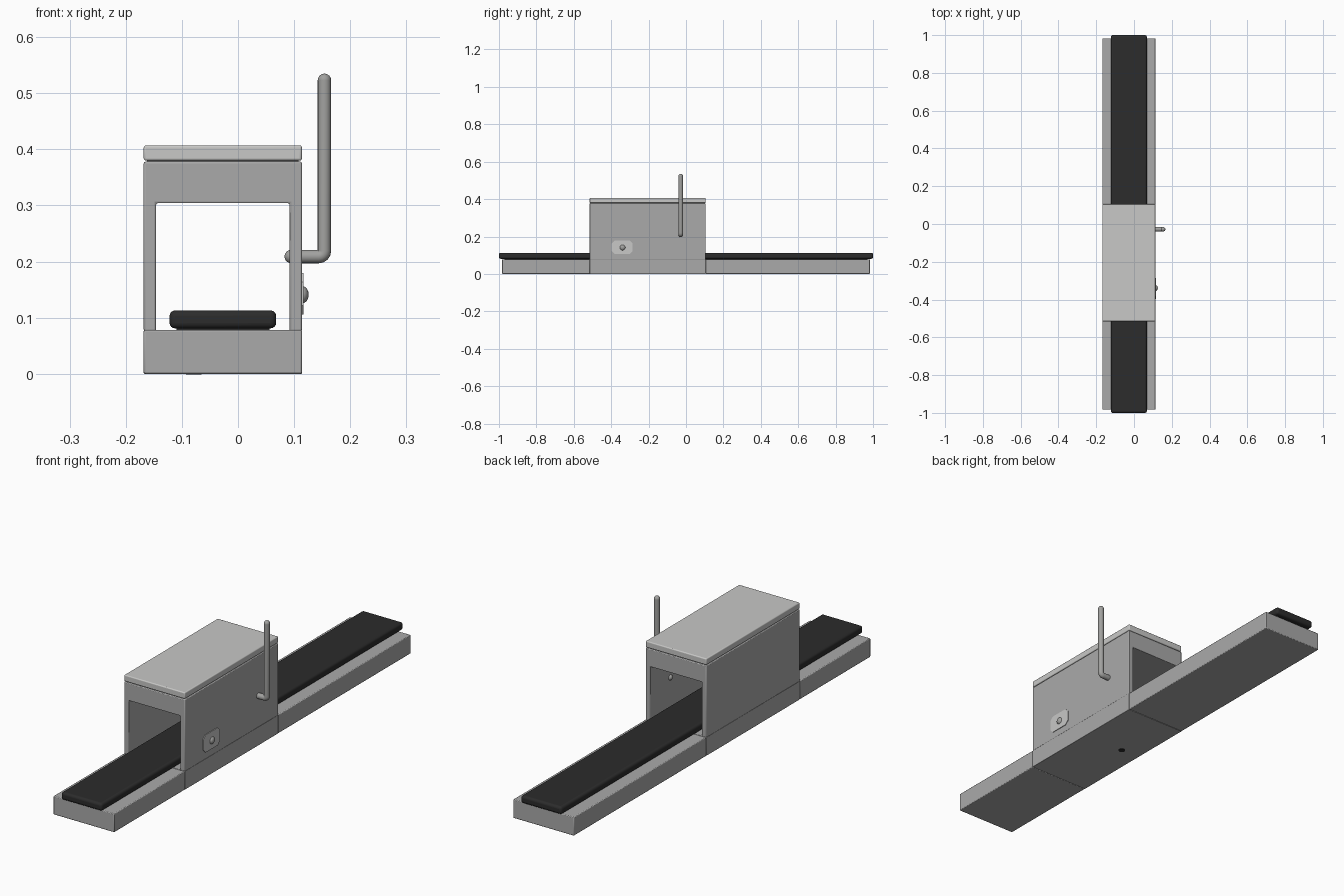
import bpy, bmesh, math
from mathutils import Vector

if "Cube" in bpy.data.objects:
    bpy.data.objects.remove(bpy.data.objects["Cube"])


def material(name, v):
    m = bpy.data.materials.new(name)
    m.diffuse_color = (*v, 1)
    m.use_nodes = True
    m.node_tree.nodes["Principled BSDF"].inputs["Base Color"].default_value = m.diffuse_color
    return m


body_grey = material("body grey", (0.40, 0.40, 0.40))
light_grey = material("light grey", (0.58, 0.58, 0.57))
metal = material("handle metal", (0.36, 0.36, 0.35))
black = material("belt black", (0.025, 0.025, 0.025))


def finish(name, bm, mat, bevel=0, segments=2):
    bmesh.ops.recalc_face_normals(bm, faces=bm.faces)
    me = bpy.data.meshes.new(name)
    bm.to_mesh(me)
    bm.free()
    me.materials.append(mat)
    ob = bpy.data.objects.new(name, me)
    bpy.context.collection.objects.link(ob)
    if bevel:
        b = ob.modifiers.new("bevel", 'BEVEL')
        b.width, b.segments = bevel, segments
    bpy.ops.object.select_all(action='DESELECT')
    ob.select_set(True)
    bpy.context.view_layer.objects.active = ob
    bpy.ops.object.shade_smooth_by_angle(angle=math.radians(35))
    return ob


def box(name, lo, hi, mat, bevel=0, segments=2):
    bm = bmesh.new()
    bmesh.ops.create_cube(bm, size=1)
    lo, hi = Vector(lo), Vector(hi)
    for v in bm.verts:
        v.co = (lo + hi) / 2 + v.co * (hi - lo)
    return finish(name, bm, mat, bevel, segments)


def extrude(name, pts, vec, mat, bevel=0):
    bm = bmesh.new()
    f = bm.faces.new([bm.verts.new(p) for p in pts])
    r = bmesh.ops.extrude_face_region(bm, geom=[f])
    moved = [g for g in r["geom"] if isinstance(g, bmesh.types.BMVert)]
    bmesh.ops.translate(bm, verts=moved, vec=vec)
    return finish(name, bm, mat, bevel)


X0, X1 = -0.168, 0.114      # body width
Y0, Y1 = -0.515, 0.105      # tunnel length
BASE = 0.078

# Conveyor bed in three sections
box("front_bed", (X0, -0.983, 0), (X1, Y0, BASE), body_grey, 0.003)
box("middle_bed", (X0, Y0, 0), (X1, Y1, BASE), body_grey, 0.0015)
box("rear_bed", (X0, Y1, 0), (X1, 0.983, BASE), body_grey, 0.003)

# Belt with rounded edges
box("belt", (-0.122, -1, 0.081), (0.068, 1, 0.113), black, 0.010, 4)
box("belt_support", (-0.110, -0.97, 0.074), (0.056, 0.97, 0.085), black)

# Tunnel housing: arch profile run along the belt
arch = [(X0, BASE - 0.002), (X0, 0.378), (X1, 0.378), (X1, BASE - 0.002),
        (0.092, BASE - 0.002), (0.092, 0.304), (-0.146, 0.304), (-0.146, BASE - 0.002)]
extrude("tunnel_housing", [(x, Y0, z) for x, z in arch], (0, Y1 - Y0, 0), body_grey, 0.003)

# Lid over a thin recessed seam
box("lid_seam", (X0 + 0.006, Y0 + 0.006, 0.37), (X1 - 0.006, Y1 - 0.006, 0.39), body_grey)
box("lid", (X0, Y0, 0.380), (X1, Y1, 0.407), light_grey, 0.004, 3)

# Switch plate with cut corners
hy, hz, c = 0.056, 0.037, 0.016
octagon = [(-hy + c, -hz), (hy - c, -hz), (hy, -hz + c), (hy, hz - c),
           (hy - c, hz), (-hy + c, hz), (-hy, hz - c), (-hy, -hz + c)]
extrude("switch_plate", [(X1 - 0.003, -0.341 + y, 0.143 + z) for y, z in octagon],
        (0.006, 0, 0), light_grey)


def ball(name, at, scale, mat):
    bm = bmesh.new()
    bmesh.ops.create_uvsphere(bm, u_segments=20, v_segments=12, radius=1)
    for v in bm.verts:
        v.co = Vector(at) + Vector([a * b for a, b in zip(v.co, scale)])
    return finish(name, bm, mat)


ball("switch_button", (X1 + 0.001, -0.339, 0.141), (0.011, 0.015, 0.015), metal)

# Crank handle: L-shaped tube swept along a path with a rounded elbow
HX, HY, HZ, R = 0.154, -0.028, 0.209, 0.012
path = [Vector((0.095, HY, HZ)), Vector((HX - 0.01, HY, HZ))]
path += [Vector((HX - 0.01 + 0.01 * math.sin(a), HY, HZ + 0.01 - 0.01 * math.cos(a)))
         for a in (math.pi / 8 * i for i in range(1, 4))]
path += [Vector((HX, HY, HZ + 0.01)), Vector((HX, HY, 0.523))]
bm = bmesh.new()
N, rings = 16, []
for i, p in enumerate(path):
    t = (path[min(i + 1, len(path) - 1)] - path[max(i - 1, 0)]).normalized()
    side, up = Vector((0, 1, 0)), t.cross(Vector((0, 1, 0)))
    rings.append([bm.verts.new(p + R * (side * math.cos(2 * math.pi * k / N) +
                                        up * math.sin(2 * math.pi * k / N))) for k in range(N)])
for a, b in zip(rings, rings[1:]):
    for k in range(N):
        bm.faces.new((a[k], a[(k + 1) % N], b[(k + 1) % N], b[k]))
finish("handle", bm, metal)
ball("handle_tip", path[-1], (R, R, R), metal)
ball("handle_pivot", path[0], (R, R, R), metal)

# Dark plug on the underside
bm = bmesh.new()
bmesh.ops.create_cone(bm, cap_ends=True, segments=20, radius1=0.014, radius2=0.014, depth=0.004)
bmesh.ops.translate(bm, verts=bm.verts, vec=(-0.079, -0.172, 0.001))
finish("underside_plug", bm, black)
